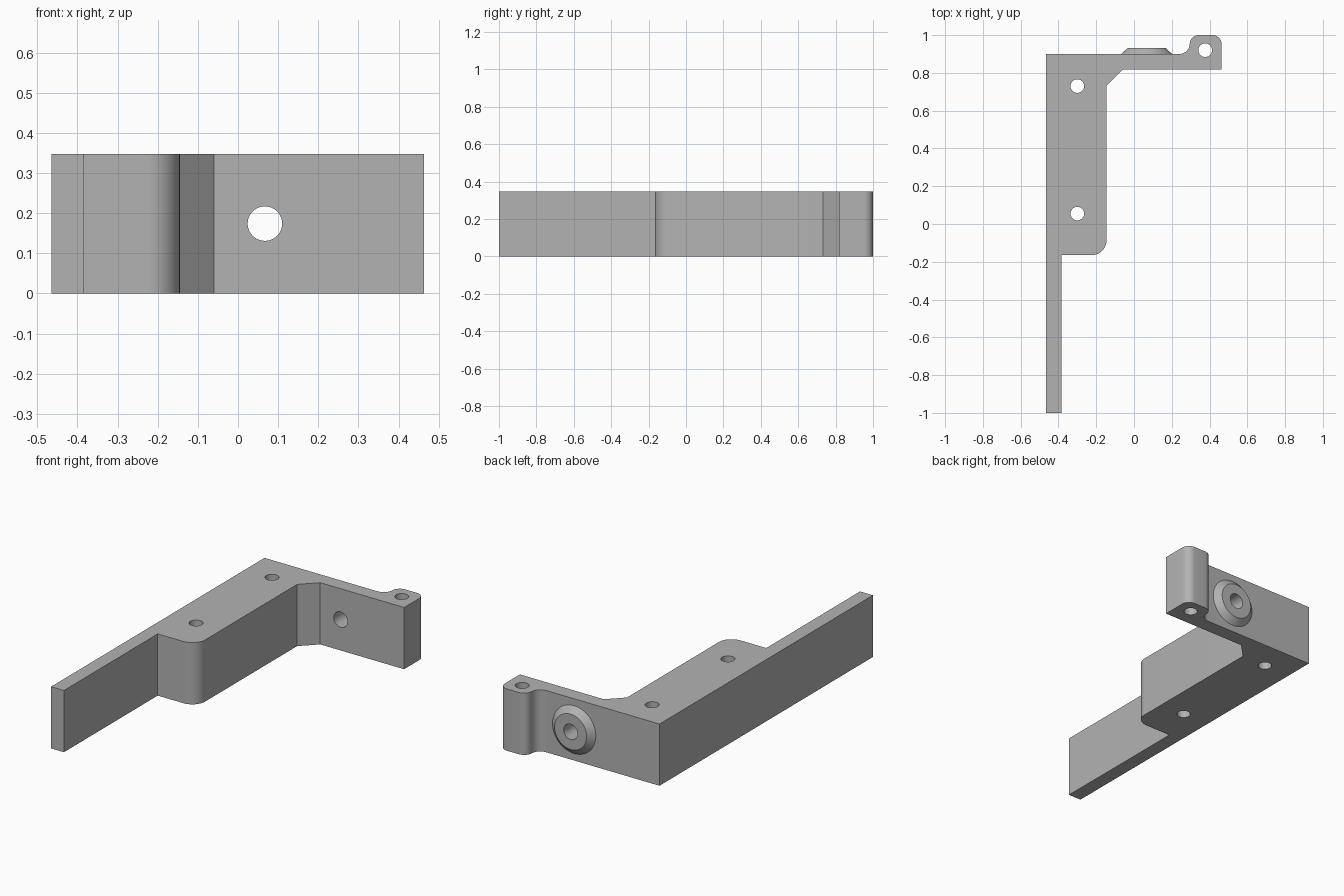
import bpy, bmesh
from math import pi, radians, sin, cos
from mathutils import Matrix, Vector

if "Cube" in bpy.data.objects:
    bpy.data.objects.remove(bpy.data.objects["Cube"])

HEIGHT = 0.348
BOSS_X, BOSS_Z = 0.067, HEIGHT / 2

grey = bpy.data.materials.new("plain_grey")
grey.use_nodes = True
grey.diffuse_color = (0.45, 0.45, 0.45, 1)
grey.node_tree.nodes["Principled BSDF"].inputs["Base Color"].default_value = grey.diffuse_color


def make_object(name, bm):
    bmesh.ops.recalc_face_normals(bm, faces=bm.faces[:])
    mesh = bpy.data.meshes.new(name)
    bm.to_mesh(mesh)
    bm.free()
    mesh.materials.append(grey)
    obj = bpy.data.objects.new(name, mesh)
    bpy.context.collection.objects.link(obj)
    return obj


def rounded(corners, steps=10):
    """Replace each (x, y, radius) right-angle corner with an arc."""
    points = []
    for i, (x, y, r) in enumerate(corners):
        p = Vector((x, y))
        if not r:
            points.append(p)
            continue
        to_prev = (Vector(corners[i - 1][:2]) - p).normalized() * r
        to_next = (Vector(corners[(i + 1) % len(corners)][:2]) - p).normalized() * r
        for k in range(steps + 1):
            a = pi / 2 * k / steps
            points.append(p + to_prev * (1 - sin(a)) + to_next * (1 - cos(a)))
    return points


def combine(target, tool, operation):
    mod = target.modifiers.new(operation.lower(), 'BOOLEAN')
    mod.operation, mod.object, mod.solver = operation, tool, 'EXACT'
    bpy.context.view_layer.objects.active = target
    bpy.ops.object.modifier_apply(modifier=mod.name)
    bpy.data.objects.remove(tool)


def cylinder(name, r1, r2, depth, matrix):
    bm = bmesh.new()
    bmesh.ops.create_cone(bm, cap_ends=True, segments=48, radius1=r1,
                          radius2=r2, depth=depth, matrix=matrix)
    return bm


# Bracket body: long thin arm, thick block, cross arm and rounded lug
outline = rounded([
    (-0.465, -1, 0), (-0.385, -1, 0), (-0.385, -0.165, 0),
    (-0.145, -0.165, 0.08), (-0.145, 0.733, 0), (-0.06, 0.818, 0),
    (0.463, 0.818, 0), (0.463, 1, 0.047), (0.295, 1, 0.047),
    (0.295, 0.9, 0.055), (-0.465, 0.9, 0)])
bm = bmesh.new()
face = bm.faces.new([bm.verts.new((p.x, p.y, 0)) for p in outline])
extruded = bmesh.ops.extrude_face_region(bm, geom=[face])["geom"]
bmesh.ops.translate(bm, vec=(0, 0, HEIGHT),
                    verts=[g for g in extruded if isinstance(g, bmesh.types.BMVert)])
bracket = make_object("bracket", bm)

# Tapered boss on the back, with its base sunk into the cross arm
face_back = Matrix.Rotation(radians(-90), 4, 'X')
bm = cylinder("boss", 0.135, 0.1, 0.032,
              Matrix.Translation((BOSS_X, 0.916, BOSS_Z)) @ face_back)
base = min(bm.faces, key=lambda f: f.calc_center_median().y)
root = bmesh.ops.extrude_face_region(bm, geom=[base])["geom"]
bmesh.ops.translate(bm, vec=(0, -0.03, 0),
                    verts=[g for g in root if isinstance(g, bmesh.types.BMVert)])
bmesh.ops.delete(bm, geom=[base], context='FACES_ONLY') if base.is_valid else None
combine(bracket, make_object("boss", bm), 'UNION')

# Vertical screw holes
for x, y in ((-0.3, 0.73), (-0.3, 0.055), (0.377, 0.92)):
    bm = cylinder("hole", 0.036, 0.036, 1, Matrix.Translation((x, y, BOSS_Z)))
    combine(bracket, make_object("hole_cutter", bm), 'DIFFERENCE')

# Horizontal hole through the boss
bm = cylinder("hole", 0.043, 0.043, 0.4,
              Matrix.Translation((BOSS_X, 0.88, BOSS_Z)) @ face_back)
combine(bracket, make_object("hole_cutter", bm), 'DIFFERENCE')

# Smooth the curved walls, keep the edges crisp
bpy.ops.object.select_all(action='DESELECT')
bracket.select_set(True)
bpy.context.view_layer.objects.active = bracket
bpy.ops.object.shade_smooth_by_angle(angle=radians(25))
